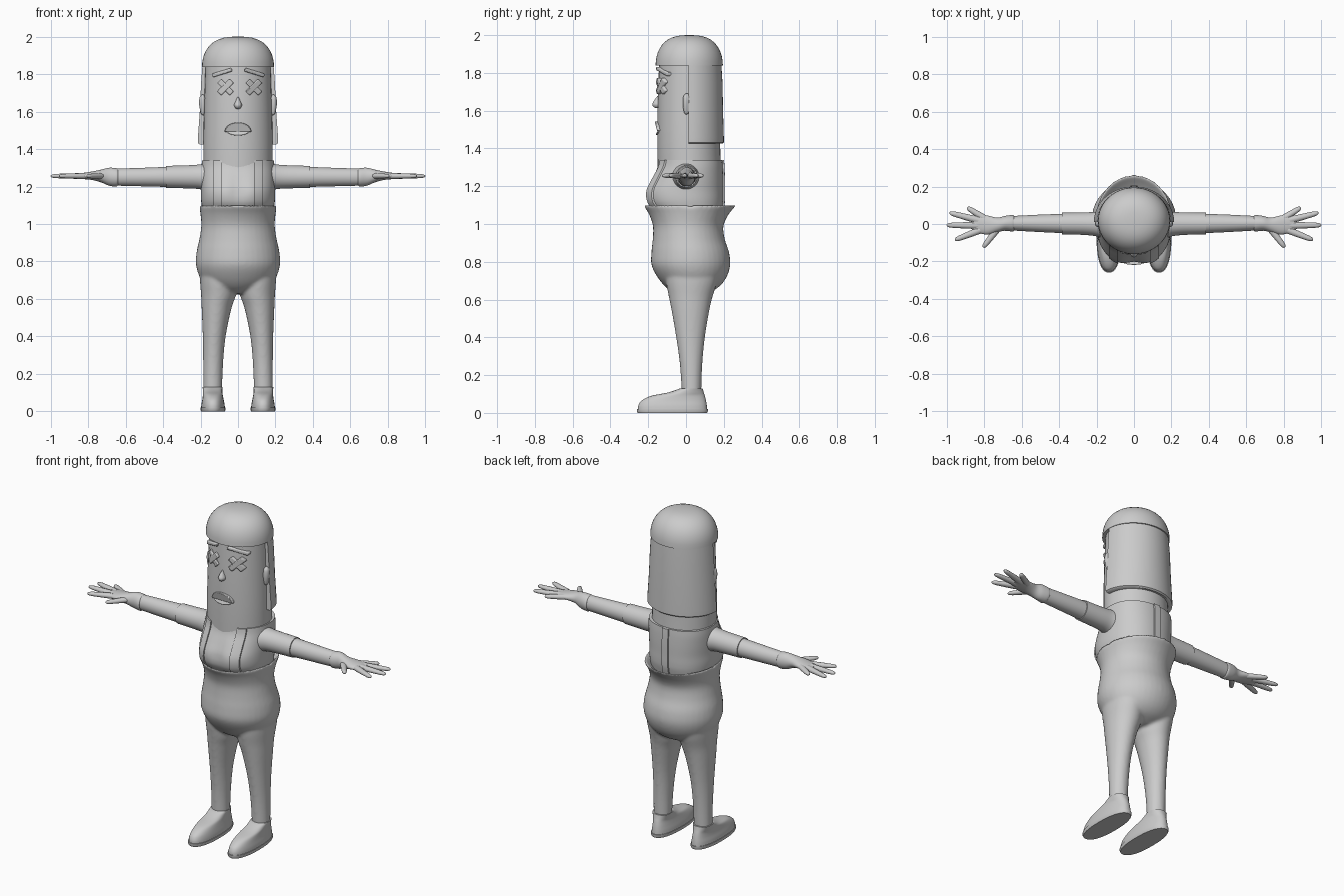
import bpy, bmesh, math
from mathutils import Vector

if "Cube" in bpy.data.objects:
    bpy.data.objects.remove(bpy.data.objects["Cube"])

grey = bpy.data.materials.new("plain_grey")
grey.diffuse_color = (0.6, 0.6, 0.6, 1)
grey.use_nodes = True
grey.node_tree.nodes["Principled BSDF"].inputs["Base Color"].default_value = grey.diffuse_color


def finish(name, bm, angle=40):
    bmesh.ops.recalc_face_normals(bm, faces=bm.faces)
    me = bpy.data.meshes.new(name)
    bm.to_mesh(me)
    bm.free()
    ob = bpy.data.objects.new(name, me)
    bpy.context.collection.objects.link(ob)
    me.materials.append(grey)
    bpy.ops.object.select_all(action='DESELECT')
    bpy.context.view_layer.objects.active = ob
    ob.select_set(True)
    bpy.ops.object.shade_smooth_by_angle(angle=math.radians(angle))
    return ob


def loft(name, rings, angle=40):
    """Skin closed rings of equal length and cap both ends."""
    bm = bmesh.new()
    vs = [[bm.verts.new(p) for p in r] for r in rings]
    n = len(rings[0])
    for a, b in zip(vs, vs[1:]):
        for i in range(n):
            bm.faces.new((a[i], a[(i + 1) % n], b[(i + 1) % n], b[i]))
    bm.faces.new(vs[0])
    bm.faces.new(vs[-1])
    return finish(name, bm, angle)


def smooth_rows(rows, steps=4):
    """Catmull-Rom interpolation between profile rows."""
    out = []
    for i in range(len(rows) - 1):
        p = [rows[max(0, min(len(rows) - 1, i + k))] for k in (-1, 0, 1, 2)]
        for s in range(steps):
            t = s / steps
            out.append([0.5 * (2 * b + (c - a) * t + (2 * a - 5 * b + 4 * c - d) * t * t
                               + (3 * b - a - 3 * c + d) * t ** 3) for a, b, c, d in zip(*p)])
    return out + [list(rows[-1])]


def stack(name, rows, axis='z', power=2.0, side=1, n=40, tweak=None, steps=4, angle=40):
    """Rows are (height, min a, max a, min b, max b); cross-sections are superellipses."""
    rings = []
    for h, a0, a1, b0, b1 in smooth_rows(rows, steps):
        ring = []
        for i in range(n):
            c, s = math.cos(2 * math.pi * i / n), math.sin(2 * math.pi * i / n)
            a = (a0 + a1) / 2 + (a1 - a0) / 2 * math.copysign(abs(c) ** (2 / power), c)
            b = (b0 + b1) / 2 + (b1 - b0) / 2 * math.copysign(abs(s) ** (2 / power), s)
            p = Vector((a, b, h)) if axis == 'z' else Vector((h, a, b))
            if tweak:
                p = tweak(p)
            p.x *= side
            ring.append(p)
        rings.append(ring)
    return loft(name, rings, angle)


# head
stack("head", [(1.30, -.185, .185, -.15, .185), (1.45, -.185, .185, -.152, .18),
               (1.65, -.18, .18, -.15, .18), (1.90, -.172, .172, -.14, .175)])


def face_y(x):
    return .015 - .162 * math.sqrt(max(0, 1 - (x / .18) ** 2))


def face_plate(name, outline, depth=.016, bevel=.006):
    """Raised plate that follows the curve of the face."""
    ob = loft(name, [[(x, face_y(x) + .03, z) for x, z in outline],
                     [(x, face_y(x) - depth, z) for x, z in outline]])
    m = ob.modifiers.new("round", 'BEVEL')
    m.width, m.segments = bevel, 2


def bar(name, cx, cz, length, width, deg, depth=.016):
    u = Vector((math.cos(math.radians(deg)), math.sin(math.radians(deg))))
    v = Vector((-u.y, u.x))
    pts = [Vector((cx, cz)) + u * length * i / 2 + v * width * j / 2
           for i, j in ((-1, -1), (1, -1), (1, 1), (-1, 1))]
    face_plate(name, pts, depth)


# crossed eyes and slanted brows
for cx, tag in ((-.067, "right"), (.085, "left")):
    bar(tag + "_eye_stroke_a", cx, 1.73, .095, .032, 45)
    bar(tag + "_eye_stroke_b", cx, 1.73, .095, .032, -45, .015)
bar("right_brow", -.085, 1.808, .11, .02, 17)
bar("left_brow", .088, 1.808, .11, .02, -17)

# lips
arc = [math.pi * i / 14 for i in range(15)]
face_plate("upper_lip", [(.072 * math.cos(t), 1.492 + .05 * math.sin(t)) for t in arc], .02, .004)
face_plate("lower_lip", [(.06 * math.cos(t), 1.494 - .022 * math.sin(t)) for t in arc], .014, .004)

# nose
stack("nose", [(1.613, -.003, .003, -.158, -.15), (1.62, -.015, .015, -.172, -.13),
               (1.635, -.021, .021, -.178, -.12), (1.655, -.013, .013, -.168, -.13),
               (1.677, -.003, .003, -.152, -.14)], n=20, angle=70)

# hair cap
cap = []
for i in range(12):
    t = math.pi / 2 * i / 11
    k, h = max(.02, math.cos(t)) ** .72, math.sin(t) ** .95
    cap.append((1.838 + .162 * h, -.192 * k, .192 * k, .017 - .178 * k, .017 + .178 * k))
stack("hair_cap", cap, steps=1, n=48)

# hair back: half shell hanging behind the ears
rings = []
for z, rx, ry, th in ((1.425, .205, .18, .025), (1.432, .214, .188, .035), (1.46, .214, .188, .035),
                      (1.6, .204, .184, .03), (1.75, .197, .181, .025), (1.88, .187, .173, .02)):
    ts = [math.pi * i / 24 for i in range(25)]
    outer = [(rx * math.cos(t), .012 + ry * math.sin(t), z) for t in ts]
    inner = [((rx - th) * math.cos(t), .012 + (ry - th) * math.sin(t), z) for t in reversed(ts)]
    rings.append(outer + inner)
loft("hair_back", rings)

# ears
for s, tag in ((1, "left"), (-1, "right")):
    stack(tag + "_ear", [(1.58, .185, .187, 0, .004), (1.59, .178, .198, -.01, .016),
                         (1.635, .172, .207, -.017, .02), (1.675, .175, .205, -.014, .02),
                         (1.692, .185, .19, 0, .008)], side=s, n=20)


# chest with a shallow valley down the front
TORSO = [(1.02, -.18, .18, -.14, .175), (1.09, -.192, .192, -.195, .193),
         (1.13, -.197, .197, -.215, .197), (1.18, -.197, .197, -.215, .197),
         (1.24, -.197, .197, -.185, .197), (1.30, -.195, .195, -.152, .195),
         (1.34, -.192, .192, -.142, .192)]


def valley(p):
    if p.y < 0:
        p.y += .02 * math.exp(-(p.x / .045) ** 2) * max(0, 1 - abs(p.z - 1.17) / .14)
    return p


stack("torso", TORSO, power=2.25, tweak=valley, n=56)


def strap(name, x, half, front):
    """Thin band lying on the torso surface."""
    rings = []
    for z, a0, a1, b0, b1 in smooth_rows(TORSO):
        pts = []
        for dx, lift in ((-half, -.02), (-half, .009), (0, .009), (half, .009), (half, -.02)):
            xx = x + dx
            k = (1 - abs(xx / a1) ** 2.25) ** (1 / 2.25) * (b1 - b0) / 2
            y = (b0 + b1) / 2 + (-k if front else k)
            pts.append((xx, valley(Vector((xx, y, z))).y + (-lift if front else lift), z))
        rings.append(pts)
    loft(name, rings)


strap("right_strap", -.11, .024, True)
strap("left_strap", .11, .024, True)
strap("back_strap", 0, .02, False)

# trousers: flared waist, round belly, two legs fused together
hips = stack("trousers", [(1.03, -.15, .15, -.14, .16), (1.07, -.18, .18, -.19, .215),
                          (1.098, -.198, .198, -.212, .25), (1.096, -.207, .207, -.222, .262),
                          (1.05, -.2, .2, -.195, .225), (.99, -.196, .196, -.175, .198),
                          (.92, -.206, .206, -.176, .205), (.85, -.221, .221, -.183, .228),
                          (.78, -.224, .224, -.182, .234), (.71, -.2, .2, -.145, .21),
                          (.66, -.15, .15, -.1, .165), (.63, -.08, .08, -.05, .1)])
parts = [hips]
for s in (1, -1):
    parts.append(stack("leg", [(.80, .04, .205, -.10, .17), (.70, .01, .203, -.105, .165),
                               (.62, .012, .197, -.092, .142), (.55, .035, .194, -.078, .125),
                               (.40, .066, .188, -.052, .10), (.25, .08, .186, -.032, .086),
                               (.10, .085, .186, -.022, .08)], side=s))
bpy.ops.object.select_all(action='DESELECT')
for p in parts:
    p.select_set(True)
bpy.context.view_layer.objects.active = hips
bpy.ops.object.join()
m = hips.modifiers.new("fuse", 'REMESH')
m.mode, m.voxel_size, m.use_smooth_shade = 'VOXEL', .009, True
m = hips.modifiers.new("soften", 'SMOOTH')
m.factor, m.iterations = .5, 6

for s, tag in ((1, "left"), (-1, "right")):
    # shoe with sole
    stack(tag + "_shoe", [(.018, .07, .197, -.255, .112), (.04, .072, .195, -.252, .11),
                          (.065, .077, .19, -.235, .106), (.09, .082, .187, -.185, .1),
                          (.108, .084, .187, -.095, .094), (.13, .083, .189, -.03, .088)],
          power=2.3, side=s)
    stack(tag + "_sole", [(0, .07, .197, -.255, .112), (.008, .067, .2, -.26, .116),
                          (.02, .067, .2, -.26, .116)], power=2.3, side=s, steps=1)
    # sleeve and forearm
    stack(tag + "_sleeve", [(.15, -.085, .085, 1.165, 1.325), (.20, -.066, .066, 1.185, 1.318),
                            (.27, -.058, .062, 1.19, 1.313), (.385, -.055, .06, 1.193, 1.31)],
          'x', side=s, n=32)
    stack(tag + "_forearm", [(.35, -.05, .055, 1.197, 1.306), (.5, -.043, .05, 1.201, 1.3),
                             (.66, -.034, .042, 1.205, 1.295)], 'x', side=s, n=32)
    # cuff and palm
    stack(tag + "_hand", [(.64, -.036, .044, 1.207, 1.293), (.65, -.04, .048, 1.2, 1.298),
                          (.69, -.036, .043, 1.205, 1.3), (.73, -.044, .034, 1.222, 1.29),
                          (.78, -.056, .045, 1.235, 1.28), (.83, -.048, .052, 1.24, 1.272),
                          (.865, -.03, .04, 1.245, 1.266)], 'x', side=s, n=32)
    # fingers: base x, y and tip x, y
    for i, (x0, y0, x1, y1) in enumerate(((.72, -.015, .805, -.125), (.82, -.032, .955, -.085),
                                          (.83, -.008, 1.0, -.006), (.83, .02, .985, .06),
                                          (.79, .025, .89, .088))):
        d = Vector((x1 - x0, y1 - y0, 0))
        v = d.normalized().cross(Vector((0, 0, 1)))
        rings = []
        for t, r in ((0, .019), (.4, .017), (.8, .014), (.93, .011), (.985, .006), (1, .001)):
            c = Vector((x0, y0, 1.256)) + d * t
            ring = [c + v * r * math.cos(a) + Vector((0, 0, r * .85 * math.sin(a)))
                    for a in (2 * math.pi * k / 14 for k in range(14))]
            rings.append([(p.x * s, p.y, p.z) for p in ring])
        loft(f"{tag}_finger_{i + 1}", rings, 70)
